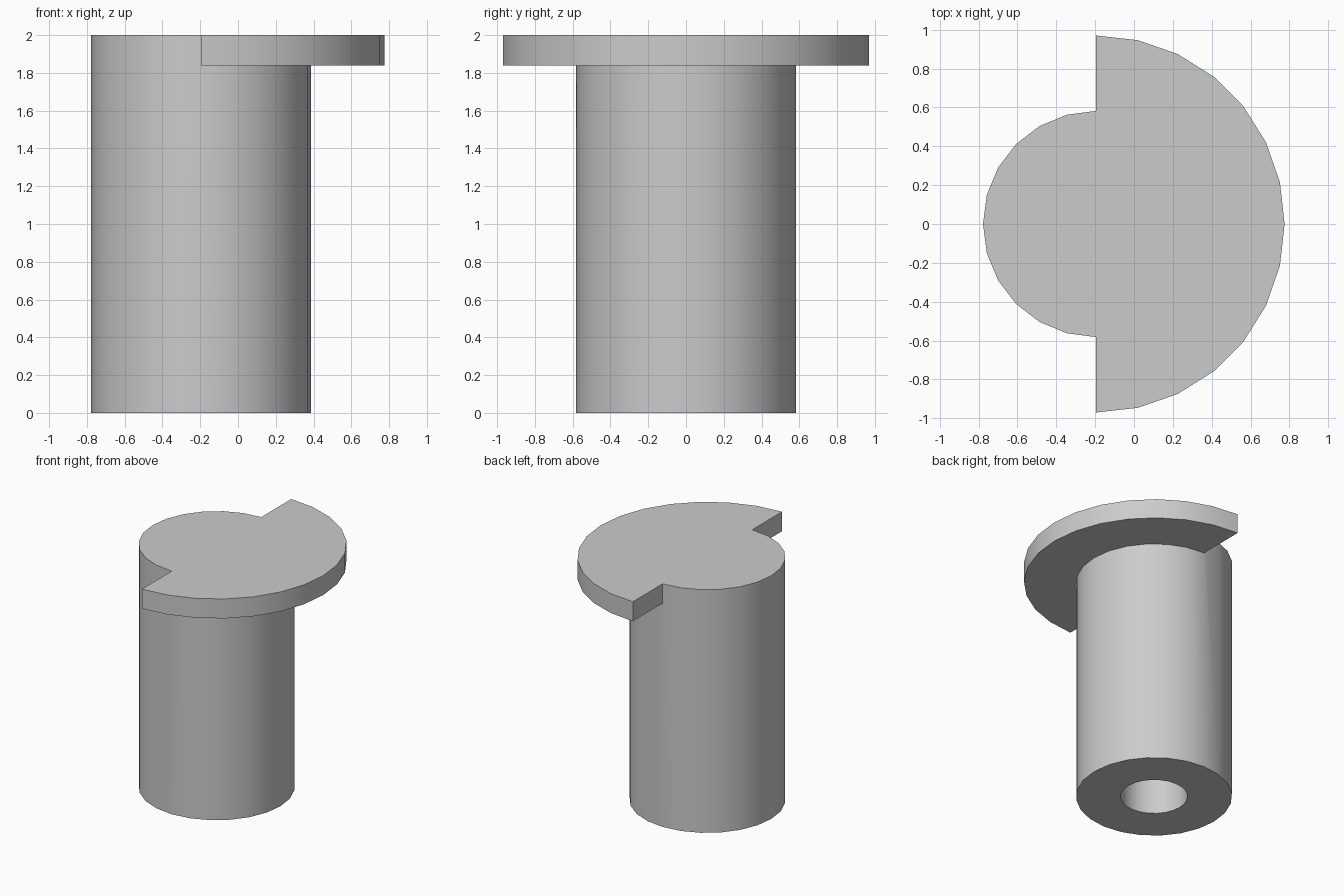
import bpy, bmesh
from math import sin, cos, pi

cube = bpy.data.objects.get("Cube")
if cube:
    bpy.data.objects.remove(cube, do_unlink=True)

AXIS_X = -0.195          # shared axis of the shaft, flange and bore
TOP = 2.0
FLANGE_BOTTOM = 1.84

grey = bpy.data.materials.new("plain grey")
grey.use_nodes = True
colour = (0.6, 0.6, 0.6, 1)
grey.diffuse_color = colour
grey.node_tree.nodes["Principled BSDF"].inputs["Base Color"].default_value = colour


def arc(radius, start, sweep, steps, closed):
    count = steps if closed else steps + 1
    angles = [start + sweep * i / steps for i in range(count)]
    return [(AXIS_X + radius * cos(a), radius * sin(a)) for a in angles]


def prism(name, outline, z0, z1):
    bm = bmesh.new()
    base = bm.faces.new([bm.verts.new((x, y, z0)) for x, y in outline])
    top = bmesh.ops.extrude_face_region(bm, geom=[base], use_keep_orig=True)
    verts = [v for v in top["geom"] if isinstance(v, bmesh.types.BMVert)]
    bmesh.ops.translate(bm, verts=verts, vec=(0, 0, z1 - z0))
    bmesh.ops.recalc_face_normals(bm, faces=bm.faces)
    mesh = bpy.data.meshes.new(name)
    bm.to_mesh(mesh)
    bm.free()
    mesh.materials.append(grey)
    obj = bpy.data.objects.new(name, mesh)
    bpy.context.collection.objects.link(obj)
    return obj


def combine(target, tool, operation):
    bpy.context.view_layer.objects.active = target
    mod = target.modifiers.new(operation.lower(), 'BOOLEAN')
    mod.operation = operation
    mod.solver = 'EXACT'
    mod.object = tool
    bpy.ops.object.modifier_apply(modifier=mod.name)
    bpy.data.objects.remove(tool, do_unlink=True)


# Round shaft, half-disc flange at the top, blind bore from below
pin = prism("flanged_pin", arc(0.582, 0, 2 * pi, 24, True), 0, TOP)
flange = prism("half_flange", arc(0.97, -pi / 2, pi, 14, False), FLANGE_BOTTOM, TOP)
bore = prism("bore_cutter", arc(0.25, 0, 2 * pi, 24, True), -0.1, FLANGE_BOTTOM)
bore.hide_render = True
combine(pin, flange, 'UNION')
combine(pin, bore, 'DIFFERENCE')

# Merge the flat faces and keep the rims crisp
bm = bmesh.new()
bm.from_mesh(pin.data)
bmesh.ops.remove_doubles(bm, verts=bm.verts, dist=0.0005)
bmesh.ops.dissolve_limit(bm, angle_limit=0.01, verts=bm.verts, edges=bm.edges)
bm.to_mesh(pin.data)
bm.free()

bpy.ops.object.select_all(action='DESELECT')
pin.select_set(True)
bpy.context.view_layer.objects.active = pin
bpy.ops.object.shade_smooth_by_angle(angle=pi / 6)
